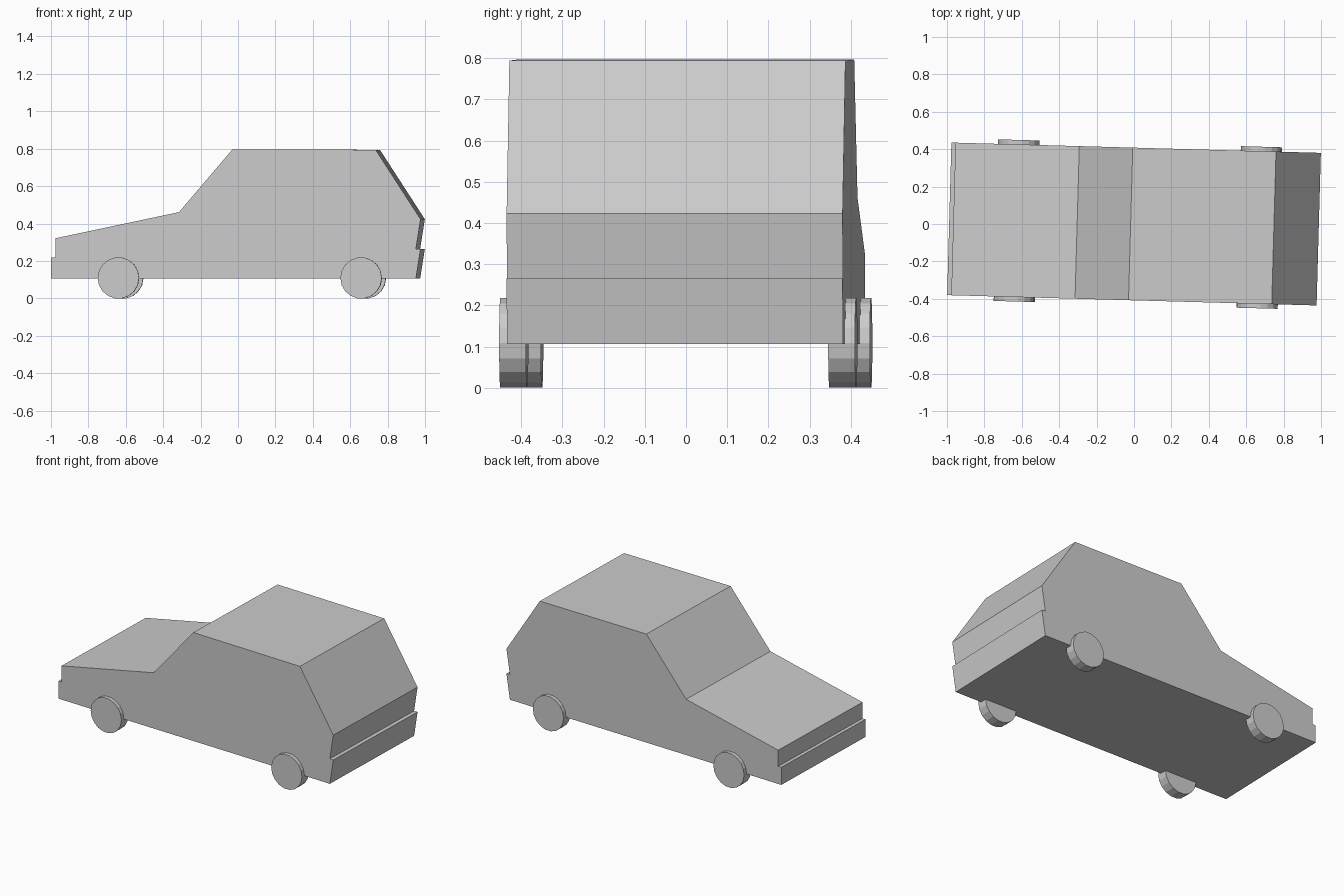
import bpy, bmesh
from math import cos, sin, tau, radians
from mathutils import Matrix

cube = bpy.data.objects.get("Cube")
if cube:
    bpy.data.objects.remove(cube, do_unlink=True)

YAW = Matrix.Rotation(radians(-1.6), 4, 'Z')   # the car stands slightly turned

grey = bpy.data.materials.new("plain_grey")
grey.use_nodes = True
COLOUR = (0.6, 0.6, 0.6, 1)
grey.diffuse_color = COLOUR
grey.node_tree.nodes["Principled BSDF"].inputs["Base Color"].default_value = COLOUR


def extrude_profile(name, profile, y0, y1):
    """Closed solid from an x-z outline pulled from y0 to y1."""
    bm = bmesh.new()
    face = bm.faces.new([bm.verts.new((x, y0, z)) for x, z in profile])
    pulled = bmesh.ops.extrude_face_region(bm, geom=[face], use_keep_orig=True)
    for item in pulled["geom"]:
        if isinstance(item, bmesh.types.BMVert):
            item.co.y = y1
    bmesh.ops.recalc_face_normals(bm, faces=bm.faces)
    mesh = bpy.data.meshes.new(name)
    bm.to_mesh(mesh)
    bm.free()
    mesh.materials.append(grey)
    obj = bpy.data.objects.new(name, mesh)
    obj.matrix_world = YAW
    bpy.context.collection.objects.link(obj)
    return obj


# Hatchback body: bumper, bonnet, windscreen, roof, tailgate, rear bumper
body_outline = [
    (-0.988, 0.106), (-0.988, 0.218), (-0.966, 0.218), (-0.966, 0.321),
    (-0.304, 0.461), (-0.018, 0.797), (0.748, 0.794), (0.988, 0.423),
    (0.963, 0.265), (0.988, 0.265), (0.963, 0.106),
]
extrude_profile("car_body", body_outline, -0.408, 0.408)

# Wheels: short 18-sided discs set partly into the body
SIDES, RADIUS = 18, 0.1105
for axle, cx in (("front", -0.628), ("rear", 0.67)):
    outline = [(cx + RADIUS * cos(tau * i / SIDES),
                0.109 + RADIUS * sin(tau * i / SIDES)) for i in range(SIDES)]
    for side, sign in (("left", 1), ("right", -1)):
        extrude_profile(f"{axle}_{side}_wheel", outline, sign * 0.367, sign * 0.432)
